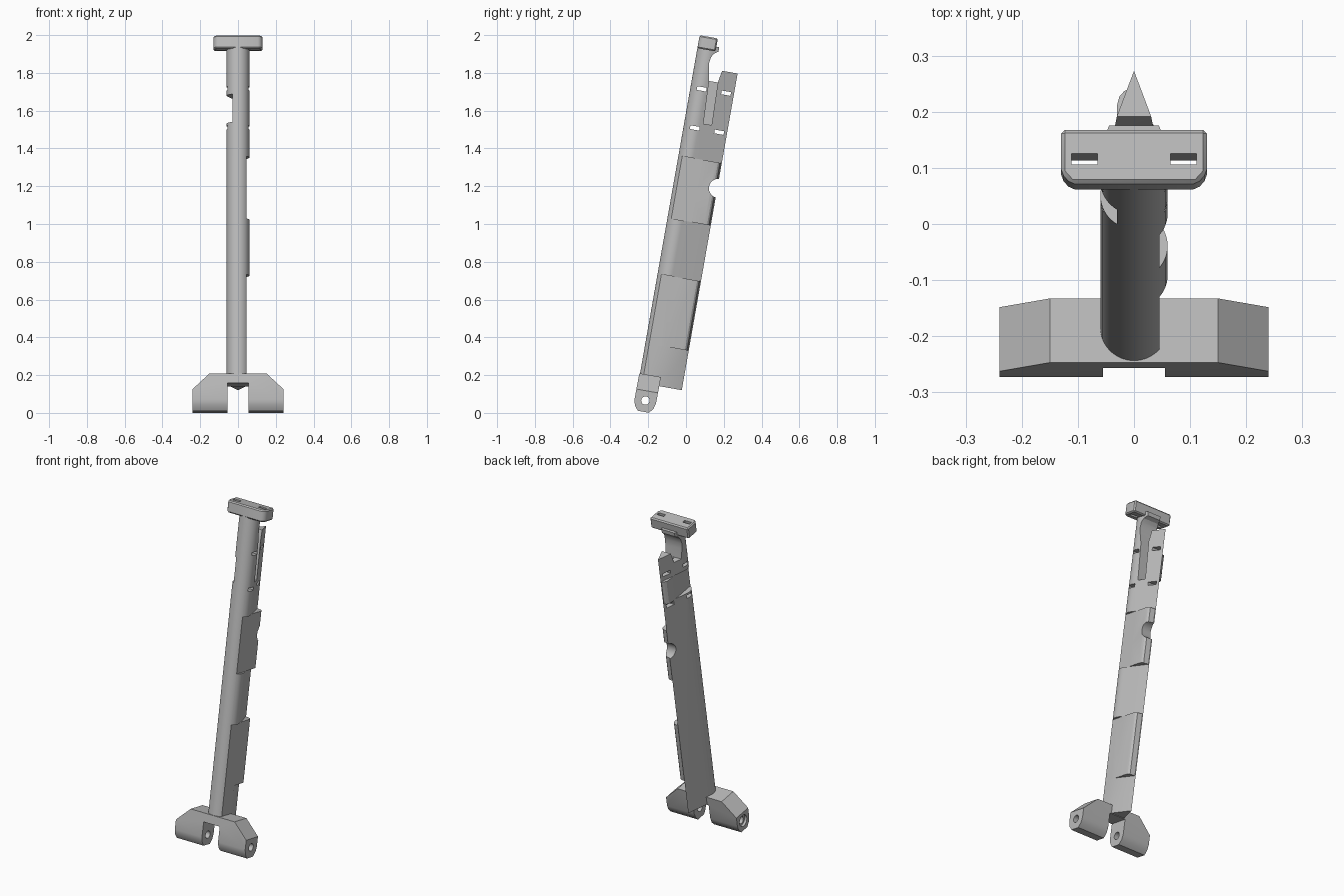
import bpy, bmesh
from math import sin, cos, asin, pi, radians
from mathutils import Matrix

cube = bpy.data.objects.get("Cube")
if cube:
    bpy.data.objects.remove(cube, do_unlink=True)

grey = bpy.data.materials.new("plain grey")
grey.use_nodes = True
grey.diffuse_color = (0.5, 0.5, 0.5, 1)
grey.node_tree.nodes["Principled BSDF"].inputs["Base Color"].default_value = (0.5, 0.5, 0.5, 1)


def prism(name, pts, axis, lo, hi):
    """Extrude a flat outline along one axis."""
    place = {"x": lambda a, b, t: (t, a, b),
             "y": lambda a, b, t: (a, t, b),
             "z": lambda a, b, t: (a, b, t)}[axis]
    bm = bmesh.new()
    rings = [[bm.verts.new(place(a, b, t)) for a, b in pts] for t in (lo, hi)]
    bm.faces.new(rings[0])
    bm.faces.new(rings[1])
    n = len(pts)
    for i in range(n):
        j = (i + 1) % n
        bm.faces.new((rings[0][i], rings[0][j], rings[1][j], rings[1][i]))
    bmesh.ops.recalc_face_normals(bm, faces=bm.faces)
    mesh = bpy.data.meshes.new(name)
    bm.to_mesh(mesh)
    bm.free()
    mesh.materials.append(grey)
    ob = bpy.data.objects.new(name, mesh)
    bpy.context.collection.objects.link(ob)
    return ob


def box(name, x, y, z):
    return prism(name, [(x[0], y[0]), (x[1], y[0]), (x[1], y[1]), (x[0], y[1])], "z", *z)


def circle(cy, cz, r, n=32):
    return [(cy + r * cos(2 * pi * i / n), cz + r * sin(2 * pi * i / n)) for i in range(n)]


def apply(ob, mod):
    bpy.context.view_layer.objects.active = ob
    bpy.ops.object.modifier_apply(modifier=mod.name)


def combine(ob, other, operation="DIFFERENCE"):
    mod = ob.modifiers.new("combine", "BOOLEAN")
    mod.operation, mod.object, mod.solver = operation, other, "EXACT"
    apply(ob, mod)
    bpy.data.objects.remove(other, do_unlink=True)


# Column: teardrop section with a round front and a sharp rear ridge
R, CY, RIDGE = 0.06, 0.007, 0.18
a = asin(R / (RIDGE - CY))
steps = 32
section = [(0, RIDGE)]
for i in range(steps + 1):
    t = a - (pi + 2 * a) * i / steps
    section.append((R * cos(t), CY + R * sin(t)))
column = prism("column", section, "z", 0.088, 1.91)

# Flat seats cut into the sides, each backed by a squared pad
for side, flat, cut, pad in ((1, 0.045, (0.973, 1.308), (0.973, 1.308)),
                             (1, 0.045, (0.05, 0.673), (0.30, 0.673)),
                             (-1, 0.03, (1.49, 1.64), (1.49, 1.64))):
    combine(column, box("seat_cut", sorted((side * flat, side * 0.1)), (-0.1, 0.25), cut))
    outline = [(0, 0), (flat, 0), (flat, 0.145), (flat - 0.004, 0.16),
               (flat - 0.013, 0.17), (0, 0.176)]
    combine(column, prism("pad", [(side * x, y) for x, y in outline], "z", *pad), "UNION")

# Round bite in the ridge, neck gap behind the top, and side groove
combine(column, prism("bite", circle(0.185, 1.174, 0.05), "x", -0.2, 0.2))
gap = [(0.085, 1.725), (0.038, 1.725), (0.025, 1.79), (0.022, 1.82), (0.026, 1.85),
       (0.038, 1.872), (0.06, 1.886), (0.06, 1.95), (0.3, 1.95), (0.3, 1.79), (0.097, 1.79)]
combine(column, prism("neck_gap", gap, "x", -0.2, 0.2))
groove = [(0.048, 1.497), (0.092, 1.497), (0.085, 1.74), (0.038, 1.74)]
combine(column, prism("groove", groove, "x", -0.008, 0.2))

# Strap slots passing straight through
for z in (1.467, 1.677):
    for y in (0.007, 0.138):
        combine(column, box("slot", (-0.2, 0.2), (y - 0.025, y + 0.025), (z - 0.01, z + 0.01)))

# Head: bevelled crossbar with two slots
head = prism("head", [(-0.13, 0.045), (-0.13, -0.033), (-0.112, -0.053),
                      (0.112, -0.053), (0.13, -0.033), (0.13, 0.045)], "z", 1.885, 1.955)
bevel = head.modifiers.new("bevel", "BEVEL")
bevel.width, bevel.segments = 0.007, 1
apply(head, bevel)
for x in (-0.088, 0.088):
    combine(head, box("slot", (x - 0.023, x + 0.023), (-0.019, 0.001), (1.8, 2.0)))

# Foot: forked bracket with shaped lower edges and a pin hole
half = [(0.055, -0.1), (0.24, -0.1), (0.24, 0.052), (0.15, 0.137)]
front = half + [(-x, z) for x, z in reversed(half)] + [(-0.055, 0.085), (0.055, 0.085)]
foot = prism("foot_bracket", front, "y", -0.1, 0.1)
cheek = [(-0.056, 0.2), (-0.058, -0.005), (-0.05, -0.035), (-0.03, -0.06),
         (0.03, -0.06), (0.05, -0.035), (0.058, -0.005), (0.06, 0.2)]
combine(foot, prism("cheek", cheek, "x", -0.3, 0.3), "INTERSECT")
combine(foot, prism("pin_hole", circle(0, 0, 0.022), "x", -0.4, 0.4))
combine(foot, prism("counterbore", circle(0, 0, 0.035), "x", -0.4, -0.225))

# Lean the whole strut backwards and shade it
lean = Matrix.Translation((0, -0.215, 0.065)) @ Matrix.Rotation(radians(-10), 4, "X")
for ob in (column, head, foot):
    ob.data.transform(lean)
    bpy.ops.object.select_all(action="DESELECT")
    ob.select_set(True)
    bpy.context.view_layer.objects.active = ob
    bpy.ops.object.shade_smooth_by_angle(angle=radians(25))
